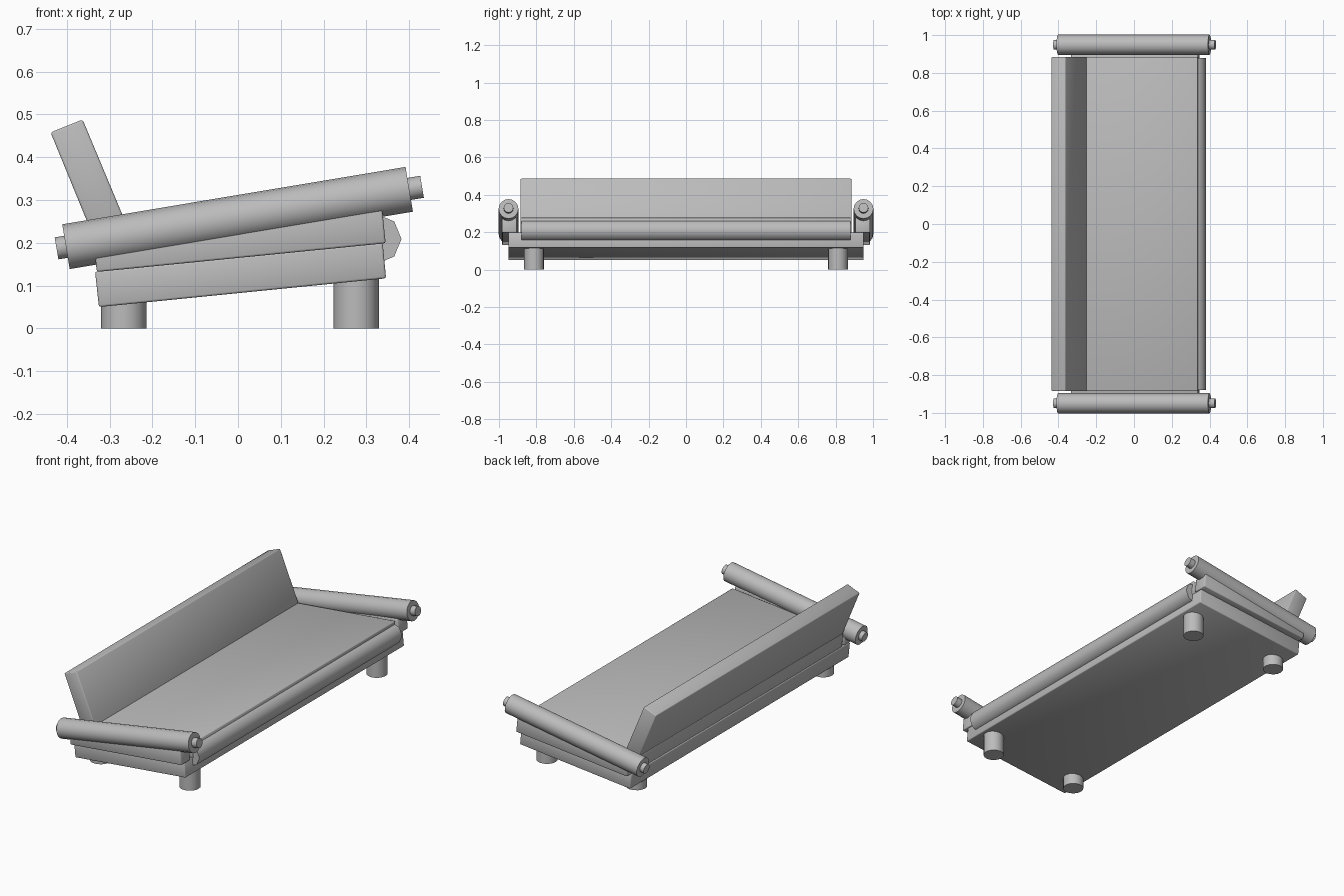
import bpy
import bmesh
from math import radians
from mathutils import Vector

cube = bpy.data.objects.get("Cube")
if cube:
    bpy.data.objects.remove(cube, do_unlink=True)

grey = bpy.data.materials.new("plain_grey")
grey.use_nodes = True
grey.diffuse_color = (0.5, 0.5, 0.5, 1)
grey.node_tree.nodes["Principled BSDF"].inputs["Base Color"].default_value = (0.5, 0.5, 0.5, 1)


def finish(name, bm, angle):
    bmesh.ops.recalc_face_normals(bm, faces=bm.faces)
    mesh = bpy.data.meshes.new(name)
    bm.to_mesh(mesh)
    bm.free()
    mesh.materials.append(grey)
    obj = bpy.data.objects.new(name, mesh)
    bpy.context.collection.objects.link(obj)
    bpy.ops.object.select_all(action="DESELECT")
    obj.select_set(True)
    bpy.context.view_layer.objects.active = obj
    bpy.ops.object.shade_smooth_by_angle(angle=radians(angle))
    return obj


def slab(name, profile, y0, y1):
    """Extrude an x-z profile along y and soften its edges."""
    bm = bmesh.new()
    face = bm.faces.new([bm.verts.new((x, y0, z)) for x, z in profile])
    out = bmesh.ops.extrude_face_region(bm, geom=[face])["geom"]
    verts = [v for v in out if isinstance(v, bmesh.types.BMVert)]
    bmesh.ops.translate(bm, verts=verts, vec=(0, y1 - y0, 0))
    bmesh.ops.bevel(bm, geom=bm.edges[:], offset=0.005, segments=2,
                    profile=0.5, affect="EDGES")
    return finish(name, bm, 60)


def rod(name, start, end, radius, sides=16):
    """Closed cylinder between two points."""
    start, end = Vector(start), Vector(end)
    axis = end - start
    bm = bmesh.new()
    bmesh.ops.create_cone(bm, cap_ends=True, segments=sides, radius1=radius,
                          radius2=radius, depth=axis.length)
    bm.transform(axis.to_track_quat("Z", "Y").to_matrix().to_4x4())
    bmesh.ops.translate(bm, verts=bm.verts, vec=(start + end) / 2)
    return finish(name, bm, 50)


# Sloping base, seat, and reclined backrest
base = [(-0.325, 0.05), (0.346, 0.117), (0.338, 0.2), (-0.334, 0.133)]
cushion = [(-0.33, 0.132), (0.345, 0.199), (0.337, 0.278), (-0.338, 0.211)]
back = [(-0.438, 0.458), (-0.363, 0.488), (-0.246, 0.208), (-0.326, 0.185)]
slab("base", base, -0.95, 0.95)
slab("seat", cushion, -0.885, 0.885)
slab("backrest", back, -0.885, 0.885)

# Roll along the front edge of the seat
rod("seat_front_roll", (0.324, -0.88, 0.209), (0.324, 0.88, 0.209), 0.058, 8)

# Arms with their supports and end knobs, and the legs, on both sides
for side, s in (("left", 1), ("right", -1)):
    y = s * 0.949
    slab(side + "_arm_support", cushion, s * 0.905, s * 0.985)
    rod(side + "_arm", (-0.402, y, 0.191), (0.4, y, 0.325), 0.053)
    rod(side + "_arm_knobs", (-0.424, y, 0.187), (0.43, y, 0.331), 0.026, 12)
    for place, x, top in (("back", -0.267, 0.09), ("front", 0.276, 0.14)):
        rod(f"{side}_{place}_leg", (x, s * 0.812, 0), (x, s * 0.812, top), 0.053)
